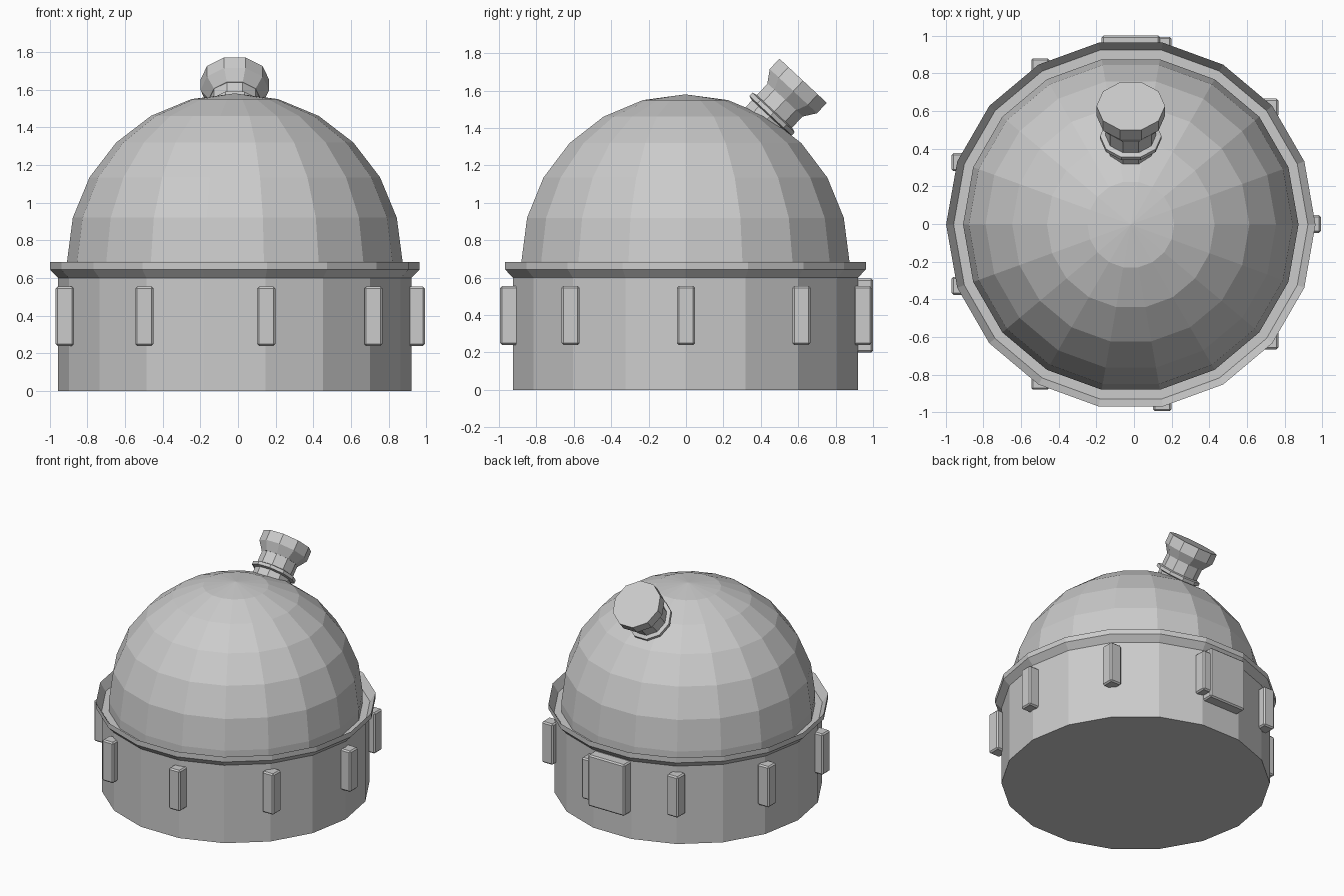
import bpy, bmesh
from math import sin, cos, radians, tau
from mathutils import Matrix, Vector

cube = bpy.data.objects.get("Cube")
if cube:
    bpy.data.objects.remove(cube, do_unlink=True)

grey = bpy.data.materials.new("plain grey")
grey.use_nodes = True
grey.diffuse_color = (0.6, 0.6, 0.6, 1)
grey.node_tree.nodes["Principled BSDF"].inputs["Base Color"].default_value = (0.6, 0.6, 0.6, 1)

CX = -0.017  # axis of the round body


def add_object(name, bm):
    bmesh.ops.recalc_face_normals(bm, faces=bm.faces[:])
    mesh = bpy.data.meshes.new(name)
    bm.to_mesh(mesh)
    bm.free()
    mesh.materials.append(grey)
    obj = bpy.data.objects.new(name, mesh)
    bpy.context.collection.objects.link(obj)
    return obj


def lathe(name, profile, sides, matrix):
    """Turn a (radius, height) profile into a faceted closed solid."""
    bm = bmesh.new()
    rings = []
    for r, z in profile:
        if r == 0:
            rings.append([bm.verts.new((0, 0, z))] * sides)
        else:
            rings.append([bm.verts.new((r * cos(tau * i / sides), r * sin(tau * i / sides), z))
                          for i in range(sides)])
    for a, b in zip(rings, rings[1:]):
        for i in range(sides):
            j = (i + 1) % sides
            corners = list(dict.fromkeys((a[i], a[j], b[j], b[i])))
            bm.faces.new(corners)
    for ring, (r, z) in ((rings[0], profile[0]), (rings[-1], profile[-1])):
        if r > 0:
            bm.faces.new(ring)
    bm.transform(matrix)
    return add_object(name, bm)


def block(name, centre, size, bevel=0.01):
    """Box with softened edges."""
    bm = bmesh.new()
    bmesh.ops.create_cube(bm, size=1, matrix=Matrix.Translation(centre) @ Matrix.Diagonal((*size, 1)))
    bmesh.ops.bevel(bm, geom=bm.edges[:], offset=bevel, segments=1, affect='EDGES')
    return add_object(name, bm)


# Drum with a flared, funnel-shaped rim
body = Matrix.Translation((CX, -0.003, 0))
lathe("base_drum", [(0.937, 0), (0.937, 0.6), (0.98, 0.645), (0.98, 0.685), (0.94, 0.62), (0.8, 0.62)],
      18, body)

# Half-sphere dome with a short skirt hidden behind the rim
R = 0.89
dome = [(R, 0.6)] + [(R * cos(radians(a)), 0.69 + R * sin(radians(a))) for a in range(0, 90, 15)]
lathe("dome", dome + [(0, 0.69 + R)], 18, body)

# Nine upright lugs around the drum
for i in range(9):
    a = tau * i / 9
    block(f"lug_{i + 1}", (CX + 0.96 * cos(a), 0.96 * sin(a), 0.398), (0.096, 0.096, 0.315))

# Large plate on the back
block("back_plate", (CX, 0.945, 0.398), (0.31, 0.11, 0.395))

# Ten-sided spout leaning backwards out of the dome
spout = Matrix.Translation((CX, 0.626, 1.653)) @ Matrix.Rotation(radians(-43), 4, 'X')
lathe("spout_neck", [(0.135, -0.37), (0.135, -0.1)], 10, spout)
lathe("spout_collar", [(0.14, -0.262), (0.163, -0.255), (0.163, -0.232), (0.14, -0.225)], 10, spout)
lathe("spout_cap", [(0.137, -0.14), (0.182, -0.076), (0.182, 0)], 10, spout)
